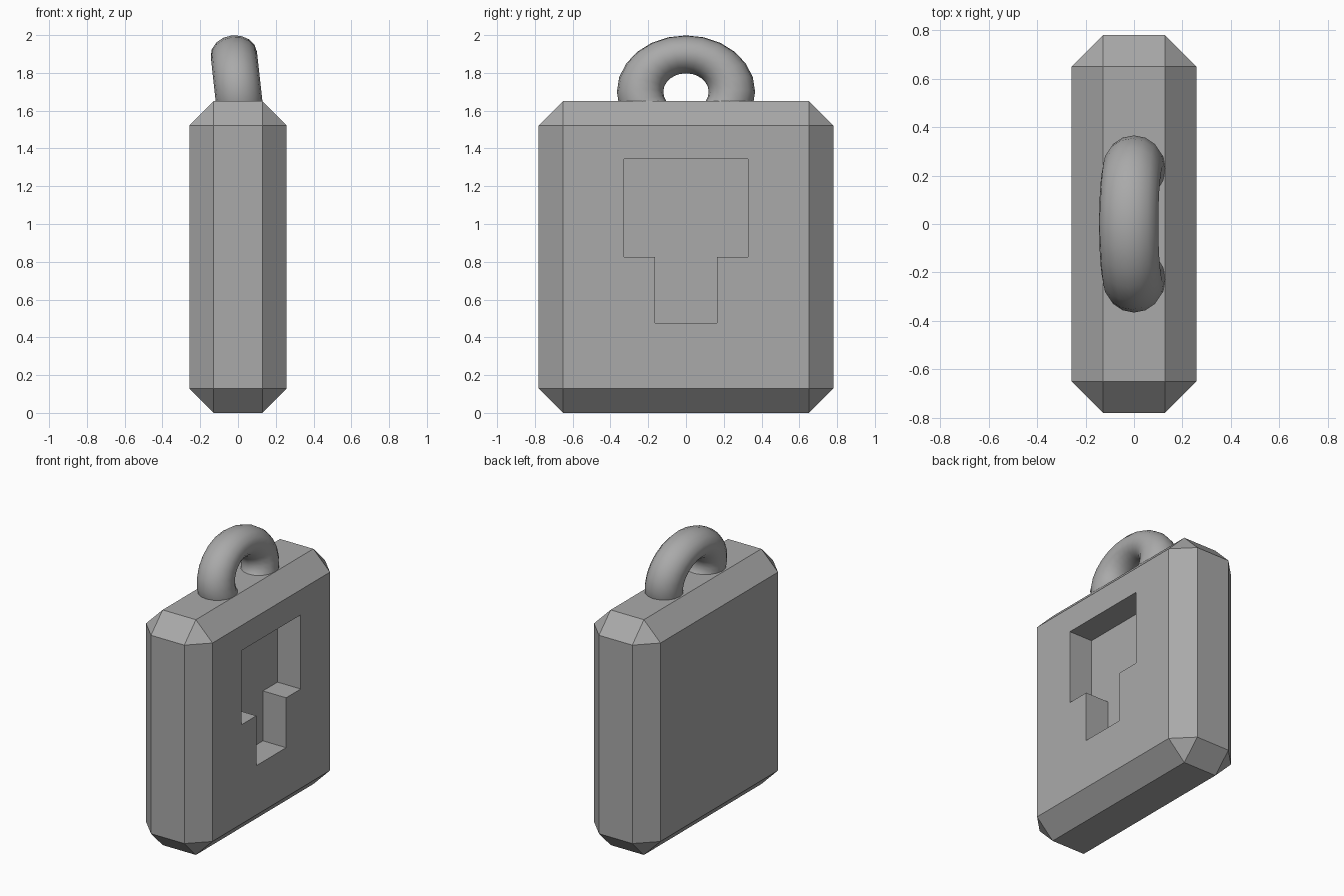
import bpy, bmesh, math
from mathutils import Matrix, Vector

if "Cube" in bpy.data.objects:
    bpy.data.objects.remove(bpy.data.objects["Cube"], do_unlink=True)

# Single grey material
grey = bpy.data.materials.new("plain_grey")
grey.use_nodes = True
colour = (0.4, 0.4, 0.4, 1)
grey.diffuse_color = colour
grey.node_tree.nodes["Principled BSDF"].inputs["Base Color"].default_value = colour


def add_object(name, bm):
    bmesh.ops.recalc_face_normals(bm, faces=bm.faces)
    mesh = bpy.data.meshes.new(name)
    bm.to_mesh(mesh)
    bm.free()
    mesh.materials.append(grey)
    ob = bpy.data.objects.new(name, mesh)
    bpy.context.collection.objects.link(ob)
    return ob


# Body: chamfered slab
HX, HY, TOP, CHAMFER = 0.258, 0.78, 1.65, 0.129
bm = bmesh.new()
bmesh.ops.create_cube(bm, size=1)
bmesh.ops.scale(bm, vec=(2 * HX, 2 * HY, TOP), verts=bm.verts)
bmesh.ops.translate(bm, vec=(0, 0, TOP / 2), verts=bm.verts)
bmesh.ops.bevel(bm, geom=bm.edges[:], offset=CHAMFER, segments=1, affect='EDGES')
body = add_object("lock_body", bm)

# Keyhole: T-shaped prism cut into the +x face
DEPTH = 0.18
half = [(0.165, 0.475), (0.165, 0.825), (0.327, 0.825), (0.327, 1.345)]
outline = half + [(-y, z) for y, z in reversed(half)]
bm = bmesh.new()
face = bm.faces.new([bm.verts.new((HX - DEPTH, y, z)) for y, z in outline])
push = bmesh.ops.extrude_face_region(bm, geom=[face])
moved = [g for g in push["geom"] if isinstance(g, bmesh.types.BMVert)]
bmesh.ops.translate(bm, vec=(DEPTH + 0.1, 0, 0), verts=moved)
cutter = add_object("keyhole_cutter", bm)
cutter.hide_render = True

cut = body.modifiers.new("keyhole", 'BOOLEAN')
cut.operation = 'DIFFERENCE'
cut.solver = 'EXACT'
cut.object = cutter
bpy.context.view_layer.objects.active = body
bpy.ops.object.modifier_apply(modifier=cut.name)
bpy.data.objects.remove(cutter, do_unlink=True)

# Shackle: flattened, slightly tilted ring sunk into the top
bpy.ops.mesh.primitive_torus_add(major_radius=0.243, minor_radius=0.123,
                                 major_segments=24, minor_segments=16)
shackle = bpy.context.object
shackle.name = "shackle_ring"
shackle.data.transform(Matrix.Translation(Vector((0, 0, 1.7)))
                       @ Matrix.Rotation(math.radians(-6.3), 4, 'Y')
                       @ Matrix.Diagonal((1, 1, 0.82, 1))
                       @ Matrix.Rotation(math.radians(90), 4, 'Y'))
shackle.data.materials.append(grey)
bpy.ops.object.shade_smooth()
